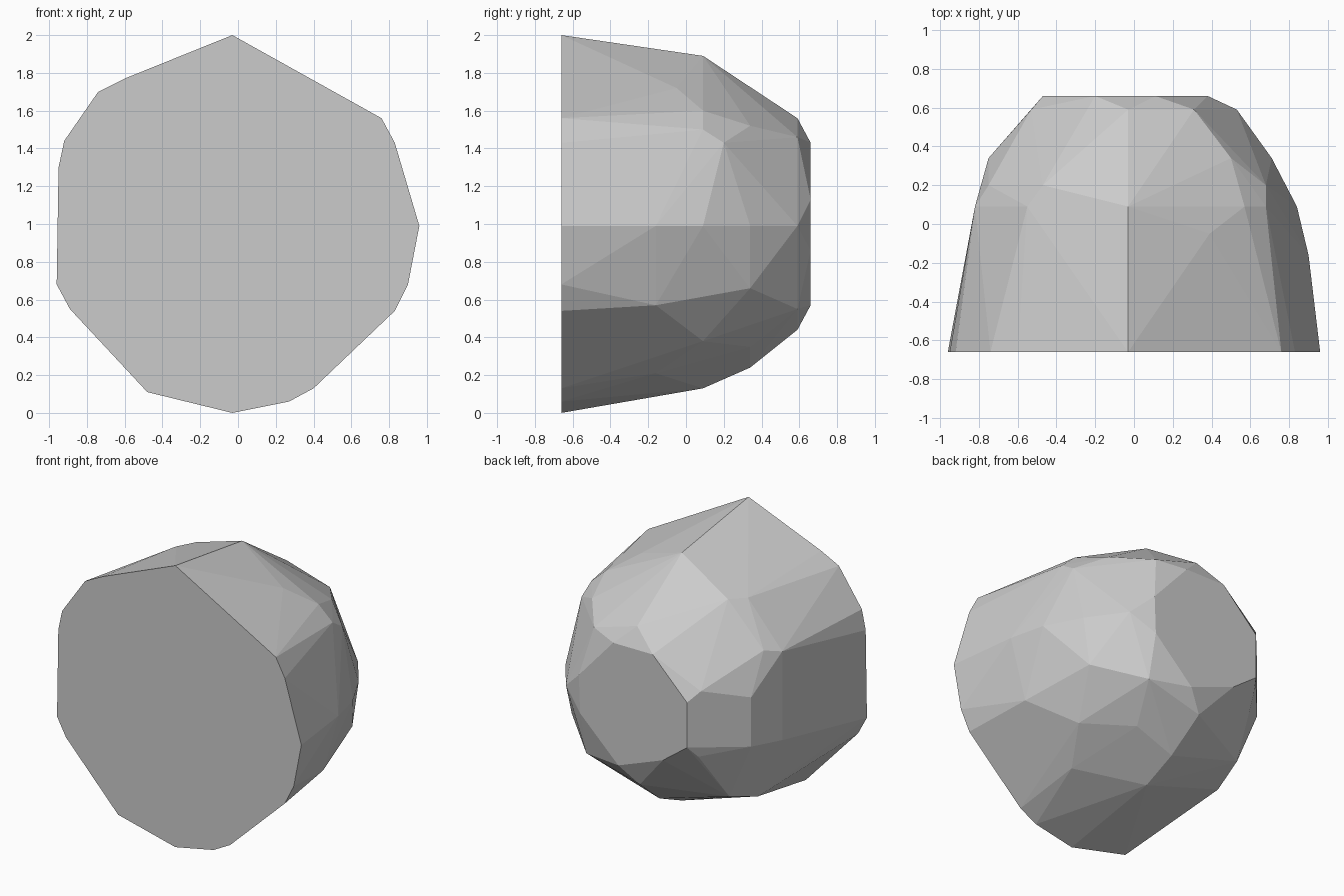
import bpy, bmesh, math

# Chipped boulder: corner points (x, z) on cross-sections at each depth y
sections = {
    # flat cut front
    -0.66: [(-.03, 2), (-.6, 1.77), (-.74, 1.7), (-.92, 1.44), (-.95, 1.3), (-.96, .68),
            (-.89, .55), (-.48, .11), (-.03, 0), (.27, .06), (.4, .13), (.83, .54),
            (.9, .68), (.96, .99), (.83, 1.43), (.76, 1.56)],
    # body
    -0.16: [(.9, .99), (.78, .57), (.39, .21)],
    -0.05: [(.39, 1.72)],
    0.09: [(-.03, 1.89), (.57, 1.6), (.68, 1.5), (.84, .99), (-.82, 1.4), (-.82, .77),
           (-.55, 1.71), (.54, .38), (-.03, .13), (-.63, .32), (-.7, .5)],
    0.2: [(.68, 1.43), (-.75, 1.43), (-.47, 1.72)],
    # rounded back
    0.34: [(.71, .99), (.5, 1.52), (.53, .55), (.66, .66), (.26, .35), (-.03, .24),
           (-.58, .4), (-.75, 1.15), (-.75, .8)],
    0.59: [(.53, .99), (-.53, 1.23), (-.03, 1.56), (.31, 1.46), (.37, .55), (-.05, .44),
           (-.51, .76)],
    # flat back facet
    0.66: [(.38, 1.13), (.37, .86), (.07, .57), (-.28, .7), (-.47, .84), (-.47, 1.16),
           (-.2, 1.43), (.11, 1.43)],
}

# Wrap the corners in a faceted skin
bm = bmesh.new()
for y, points in sections.items():
    for x, z in points:
        bm.verts.new((x, y, z))
hull = bmesh.ops.convex_hull(bm, input=bm.verts[:])
bmesh.ops.delete(bm, geom=[v for v in bm.verts if not v.link_faces], context='VERTS')

# Merge coplanar triangles into clean facets
bmesh.ops.dissolve_limit(bm, angle_limit=math.radians(1), verts=bm.verts[:], edges=bm.edges[:])
bmesh.ops.recalc_face_normals(bm, faces=bm.faces[:])

mesh = bpy.data.meshes.new("boulder")
bm.to_mesh(mesh)
bm.free()
bpy.context.collection.objects.link(bpy.data.objects.new("boulder", mesh))
